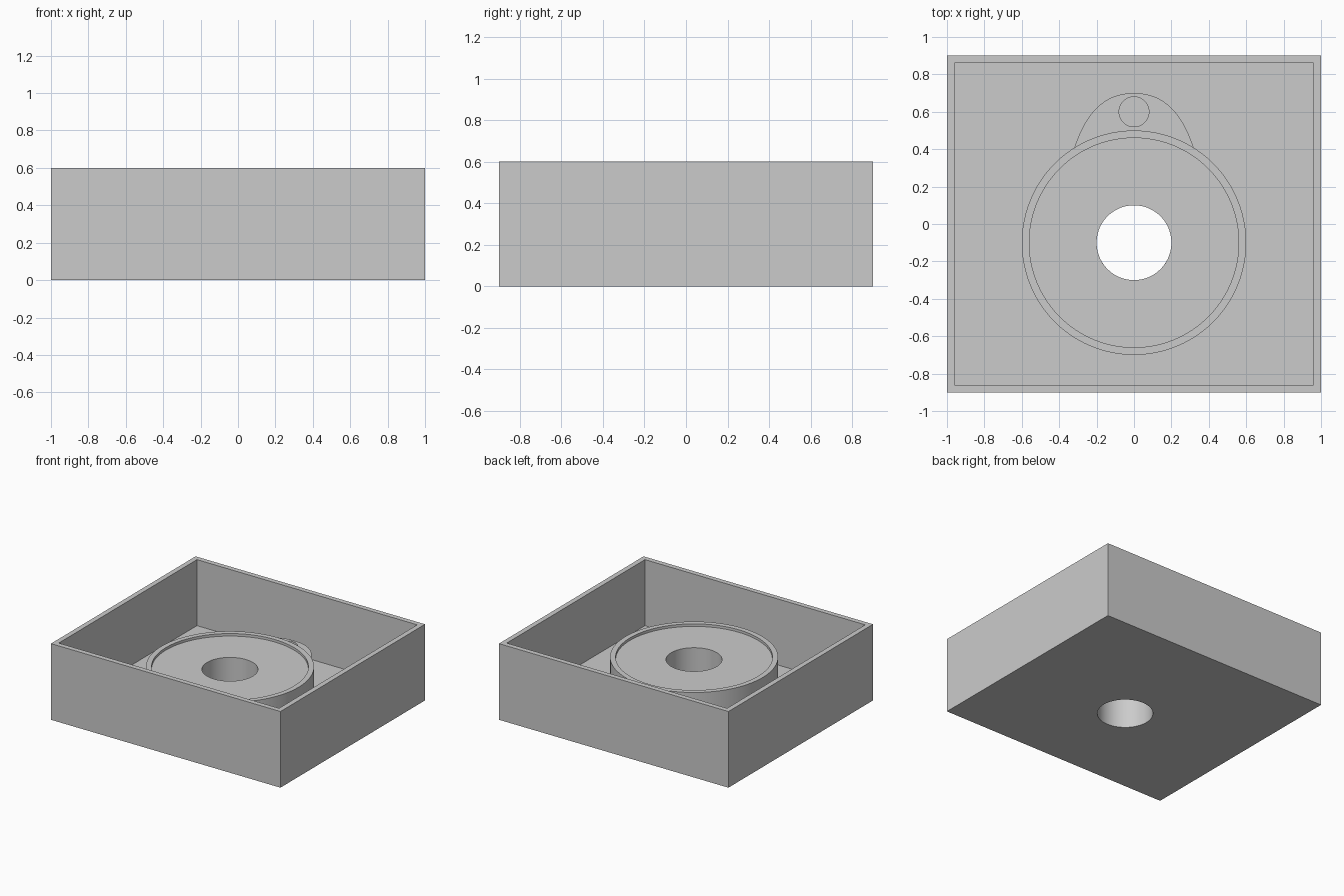
import bpy, bmesh, math
from mathutils import Vector
from mathutils.geometry import interpolate_bezier

default = bpy.data.objects.get("Cube")
if default:
    bpy.data.objects.remove(default, do_unlink=True)

LENGTH, DEPTH, HEIGHT = 2.0, 1.8, 0.6
WALL, FLOOR = 0.04, 0.08
HUB_Y, HUB_R, BORE_R = -0.1, 0.6, 0.2
RIM_TOP, HUB_TOP, LUG_TOP = 0.38, 0.36, 0.28
SEGMENTS = 96

grey = bpy.data.materials.new("plain grey")
grey.use_nodes = True
grey.diffuse_color = (0.6, 0.6, 0.6, 1)
grey.node_tree.nodes["Principled BSDF"].inputs["Base Color"].default_value = (0.6, 0.6, 0.6, 1)


def make_object(name, bm):
    bmesh.ops.recalc_face_normals(bm, faces=bm.faces)
    mesh = bpy.data.meshes.new(name)
    bm.to_mesh(mesh)
    bm.free()
    mesh.materials.append(grey)
    obj = bpy.data.objects.new(name, mesh)
    bpy.context.collection.objects.link(obj)
    return obj


def prism(name, outline, low, high):
    bm = bmesh.new()
    base = bm.faces.new([bm.verts.new((x, y, low)) for x, y in outline])
    top = bmesh.ops.extrude_face_region(bm, geom=[base], use_keep_orig=True)
    moved = [v for v in top["geom"] if isinstance(v, bmesh.types.BMVert)]
    bmesh.ops.translate(bm, verts=moved, vec=(0, 0, high - low))
    return make_object(name, bm)


def rectangle(w, d):
    return [(-w / 2, -d / 2), (w / 2, -d / 2), (w / 2, d / 2), (-w / 2, d / 2)]


def circle(radius, cy):
    steps = [math.tau * i / SEGMENTS for i in range(SEGMENTS)]
    return [(radius * math.cos(a), cy + radius * math.sin(a)) for a in steps]


def activate(obj):
    bpy.ops.object.select_all(action="DESELECT")
    obj.select_set(True)
    bpy.context.view_layer.objects.active = obj


def cut(obj, cutter):
    mod = obj.modifiers.new("cut", "BOOLEAN")
    mod.operation, mod.solver, mod.object = "DIFFERENCE", "EXACT", cutter
    cutter.hide_render = True
    activate(obj)
    bpy.ops.object.modifier_apply(modifier=mod.name)
    bpy.data.objects.remove(cutter, do_unlink=True)


def smooth(obj):
    activate(obj)
    bpy.ops.object.shade_smooth_by_angle(angle=math.radians(30))


# Open tray with a bore through its floor
tray = prism("tray", rectangle(LENGTH, DEPTH), 0, HEIGHT)
cut(tray, prism("cavity", rectangle(LENGTH - 2 * WALL, DEPTH - 2 * WALL), FLOOR, HEIGHT + 0.2))
cut(tray, prism("floor_bore", circle(BORE_R, HUB_Y), -0.2, HEIGHT))
smooth(tray)

# Round hub with a raised rim and a central bore, turned from a profile
profile = [(HUB_R, FLOOR), (HUB_R, RIM_TOP), (HUB_R - WALL, RIM_TOP),
           (HUB_R - WALL, HUB_TOP), (BORE_R, HUB_TOP), (BORE_R, FLOOR)]
bm = bmesh.new()
verts = [bm.verts.new((r, 0, z)) for r, z in profile]
edges = [bm.edges.new(pair) for pair in zip(verts, verts[1:])]
bmesh.ops.spin(bm, geom=verts + edges, cent=(0, 0, 0), axis=(0, 0, 1),
               angle=math.tau, steps=SEGMENTS)
bmesh.ops.remove_doubles(bm, verts=bm.verts, dist=0.0001)
bmesh.ops.translate(bm, verts=bm.verts, vec=(0, HUB_Y, 0))
hub = make_object("hub", bm)
smooth(hub)

# Flared lug behind the hub, with a pin hole down to the tray floor
handles = [Vector(p) for p in ((-0.32, 0.405), (-0.25, 0.62), (-0.14, 0.7), (0, 0.7))]
half = [(p.x, p.y) for p in interpolate_bezier(*handles, 20)]
outline = half + [(-x, y) for x, y in reversed(half[:-1])]
lug = prism("lug", outline, FLOOR / 2, LUG_TOP)
cut(lug, prism("pin_hole", circle(0.08, 0.6), FLOOR, HEIGHT))
smooth(lug)
